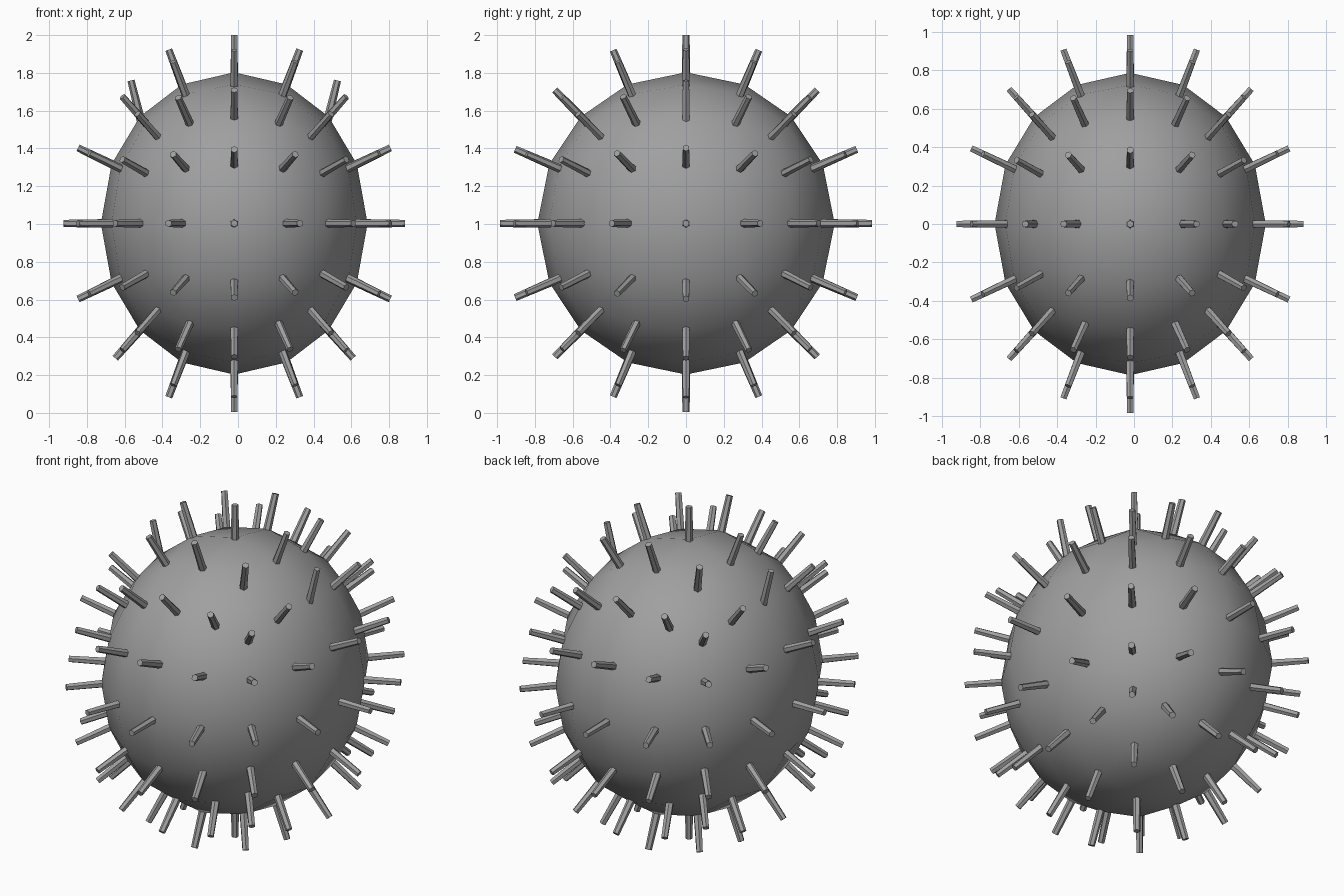
import bpy, bmesh
from mathutils import Vector

if "Cube" in bpy.data.objects:
    bpy.data.objects.remove(bpy.data.objects["Cube"])

CENTRE = Vector((-0.02, 0.0, 1.003))
RADII = Vector((0.706, 0.787, 0.80))
SPIKE = 0.197


def material(name, value):
    mat = bpy.data.materials.new(name)
    mat.diffuse_color = (value, value, value, 1)
    mat.use_nodes = True
    mat.node_tree.nodes["Principled BSDF"].inputs["Base Color"].default_value = mat.diffuse_color
    return mat


def add_object(name, bm, mat):
    mesh = bpy.data.meshes.new(name)
    bm.to_mesh(mesh)
    bm.free()
    mesh.materials.append(mat)
    obj = bpy.data.objects.new(name, mesh)
    bpy.context.collection.objects.link(obj)
    return obj


grey = material("mid grey", 0.35)

# Body: a rounded cube of 4 x 4 quads per side, cast to an ellipsoid
bm = bmesh.new()
bmesh.ops.create_cube(bm, size=2)
bmesh.ops.subdivide_edges(bm, edges=bm.edges[:], cuts=3, use_grid_fill=True)
directions = []
for v in bm.verts:
    on_edge = sum(abs(c) > 0.9 for c in v.co) >= 2
    t = 0.504 if on_edge else 0.427
    d = Vector([(t if c > 0 else -t) if 0.1 < abs(c) < 0.9 else round(c) for c in v.co])
    d.normalize()
    directions.append(d)
    v.co = CENTRE + d * RADII
for f in bm.faces:
    f.smooth = True
body = add_object("body", bm, grey)

# Spikes: one slim tapered six-sided rod standing on every body vertex
bm = bmesh.new()
for d in directions:
    base = CENTRE + d * RADII
    axis = (d * RADII).normalized()
    # the upper side spikes lean upward
    if abs(d.y) < 0.01 and d.z > 0.6 and abs(d.x) > 0.6:
        axis = Vector((0.35 * d.x, 0, 1)).normalized()
    rod = bmesh.ops.create_cone(bm, cap_ends=True, segments=6, radius1=0.023,
                                radius2=0.019, depth=SPIKE + 0.03)["verts"]
    turn = axis.to_track_quat('Z', 'Y')
    for v in rod:
        v.co = turn @ v.co + base + axis * (SPIKE - 0.03) / 2
add_object("spikes", bm, grey)
